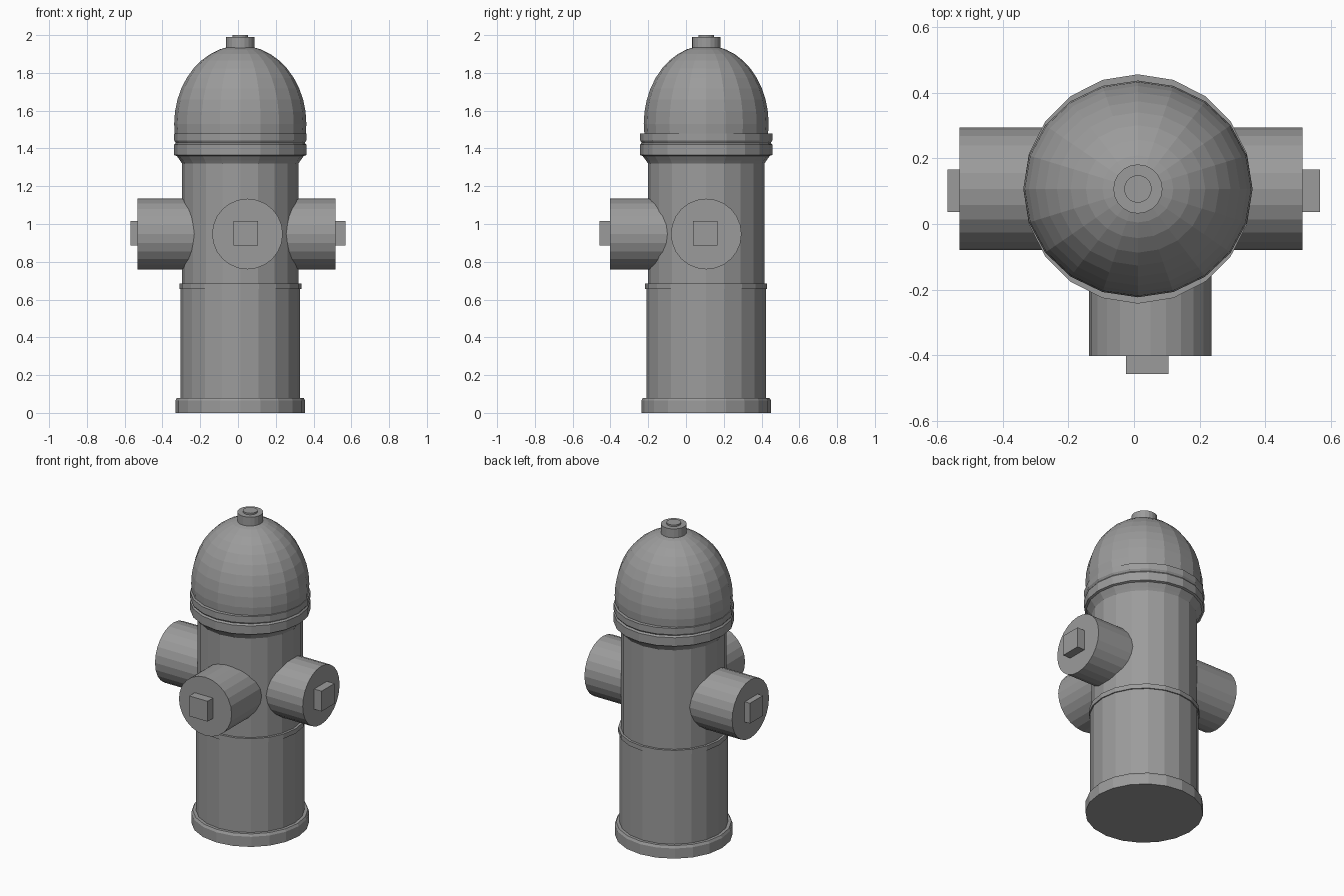
import bpy, bmesh
from math import cos, sin, pi, radians
from mathutils import Matrix, Vector

cube = bpy.data.objects.get("Cube")
if cube:
    bpy.data.objects.remove(cube)

AXIS = Vector((0.012, 0.107, 0))
SIDES = 20

grey = bpy.data.materials.new("cast_iron_grey")
grey.use_nodes = True
colour = (0.33, 0.33, 0.33, 1)
grey.diffuse_color = colour
grey.node_tree.nodes["Principled BSDF"].inputs["Base Color"].default_value = colour


def add_object(name, bm):
    bmesh.ops.recalc_face_normals(bm, faces=bm.faces)
    mesh = bpy.data.meshes.new(name)
    bm.to_mesh(mesh)
    bm.free()
    mesh.materials.append(grey)
    obj = bpy.data.objects.new(name, mesh)
    bpy.context.collection.objects.link(obj)
    return obj


def lathe(name, profile, squash=1.0):
    """Turn (radius, height) points about the hydrant axis and cap both ends."""
    bm = bmesh.new()
    rings = []
    for r, z in profile:
        rings.append([bm.verts.new(AXIS + Vector((r * cos(a), squash * r * sin(a), z)))
                      for a in (2 * pi * i / SIDES for i in range(SIDES))])
    for low, high in zip(rings, rings[1:]):
        for i in range(SIDES):
            j = (i + 1) % SIDES
            bm.faces.new((low[i], low[j], high[j], high[i]))
    bm.faces.new(rings[0])
    bm.faces.new(rings[-1])
    return add_object(name, bm)


def outlet(name, origin, angle, reach, nut_shift, nut_end):
    """Horizontal pipe with a square nut; local +x points outwards."""
    place = Matrix.Translation(origin) @ Matrix.Rotation(angle, 4, 'Z')
    bm = bmesh.new()
    bmesh.ops.create_cone(bm, cap_ends=True, segments=24, radius1=0.187, radius2=0.187,
                          depth=reach, matrix=place @ Matrix.Translation((reach / 2, 0, 0))
                          @ Matrix.Rotation(pi / 2, 4, 'Y'))
    add_object(name + "_outlet", bm)
    bm = bmesh.new()
    depth = nut_end - reach + 0.02
    bmesh.ops.create_cube(bm, size=1, matrix=place
                          @ Matrix.Translation((nut_end - depth / 2, nut_shift, 0.003))
                          @ Matrix.Diagonal((depth, 0.13, 0.13, 1)))
    add_object(name + "_nut", bm)


# Barrel: foot flange, lower pipe, middle band, upper pipe and flare
lathe("barrel", [(0.343, 0), (0.343, 0.065), (0.335, 0.08), (0.316, 0.08),
                 (0.316, 0.655), (0.323, 0.655), (0.323, 0.685), (0.308, 0.685),
                 (0.308, 1.32), (0.318, 1.335), (0.34, 1.365), (0.34, 1.40)])

# Collar: two rings with a groove between
lathe("collar", [(0.335, 1.36), (0.35, 1.365), (0.35, 1.42), (0.342, 1.43),
                 (0.35, 1.442), (0.35, 1.48), (0.30, 1.48)])

# Dome: egg-shaped cap, slightly narrower front to back
dome = [(0.35 * cos(t), 1.53 + 0.415 * sin(t))
        for t in (radians(a) for a in range(-18, 85, 9))]
lathe("dome", dome, squash=0.945)

# Operating nut on the crown
lathe("crown_nut", [(0.075, 1.90), (0.075, 1.99), (0.042, 1.99), (0.042, 2.0)])

# Outlets on both sides and the front
outlet("left", Vector((0.012, 0.107, 0.947)), 0, 0.503, -0.006, 0.556)
outlet("right", Vector((0.012, 0.107, 0.947)), pi, 0.545, 0.006, 0.582)
outlet("front", Vector((0.05, 0.107, 0.947)), -pi / 2, 0.51, -0.01, 0.565)
